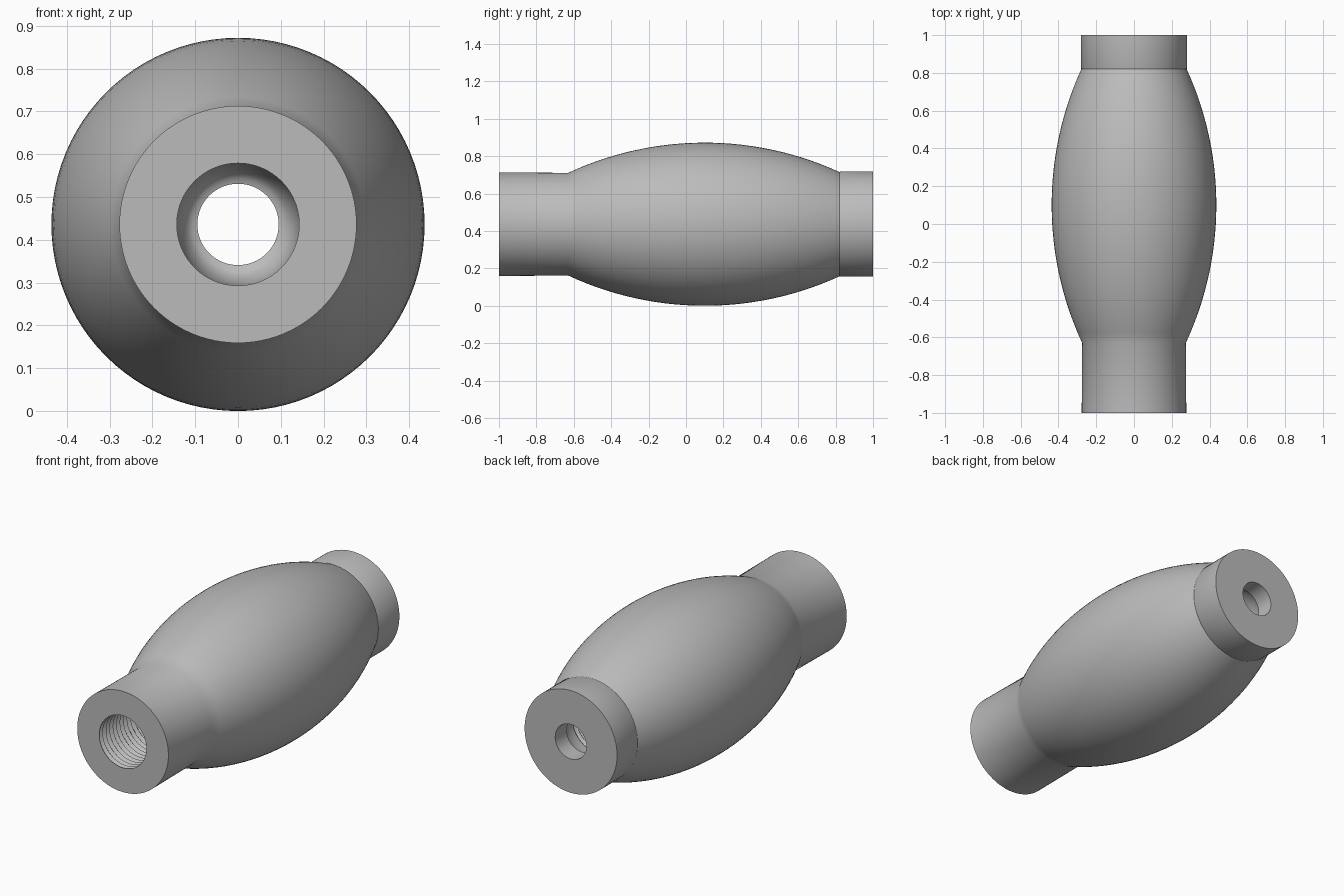
import bpy
import bmesh
from math import sin, cos, pi, radians, sqrt

if "Cube" in bpy.data.objects:
    bpy.data.objects.remove(bpy.data.objects["Cube"], do_unlink=True)

SIDES = 96
BELLY_R, BELLY_Y, ARC_R = 0.436, 0.1, 1.73


def flat_material(name, rgb):
    mat = bpy.data.materials.new(name)
    mat.use_nodes = True
    colour = (*rgb, 1)
    mat.diffuse_color = colour
    mat.node_tree.nodes["Principled BSDF"].inputs["Base Color"].default_value = colour
    return mat


def lathe(name, profile, mat):
    """Turn a closed (radius, y) profile around the long axis."""
    bm = bmesh.new()
    rings = []
    for r, y in profile:
        rings.append([bm.verts.new((r * cos(2 * pi * i / SIDES), y,
                                    BELLY_R + r * sin(2 * pi * i / SIDES)))
                      for i in range(SIDES)])
    for a, b in zip(rings, rings[1:] + rings[:1]):
        for i in range(SIDES):
            j = (i + 1) % SIDES
            bm.faces.new((a[i], a[j], b[j], b[i]))
    bmesh.ops.recalc_face_normals(bm, faces=bm.faces)
    mesh = bpy.data.meshes.new(name)
    bm.to_mesh(mesh)
    bm.free()
    mesh.materials.append(mat)
    obj = bpy.data.objects.new(name, mesh)
    bpy.context.collection.objects.link(obj)
    bpy.ops.object.select_all(action="DESELECT")
    obj.select_set(True)
    bpy.context.view_layer.objects.active = obj
    bpy.ops.object.shade_smooth_by_angle(angle=radians(30))
    return obj


grey = flat_material("plain grey", (0.5, 0.5, 0.5))

# Outside: front collar, barrel-shaped belly, back collar
profile = [(0.277, -1.0)]
start, end, steps = -0.63, 0.82, 28
for k in range(steps + 1):
    y = start + (end - start) * k / steps
    drop = ARC_R - sqrt(ARC_R ** 2 - (y - BELLY_Y) ** 2)
    profile.append((BELLY_R - drop, y))
profile += [(0.281, 0.825), (0.281, 1.0)]

# Small hole through the back lip, then the rounded end of the bore
profile += [(0.095, 1.0), (0.095, 0.9)]
for k in range(1, 7):
    t = k / 6 * pi / 2
    profile.append((0.095 + 0.048 * sin(t), 0.9 - 0.12 * (1 - cos(t))))

# Threaded bore running out to the front face
pitch, bore_end = 0.03, 0.78
count = round((bore_end + 1.0) / pitch)
pitch = (bore_end + 1.0) / count
for k in range(count):
    y = bore_end - k * pitch
    profile.append((0.156, y - pitch / 2))
    profile.append((0.143, y - pitch))

lathe("threaded_barrel_handle", profile, grey)
